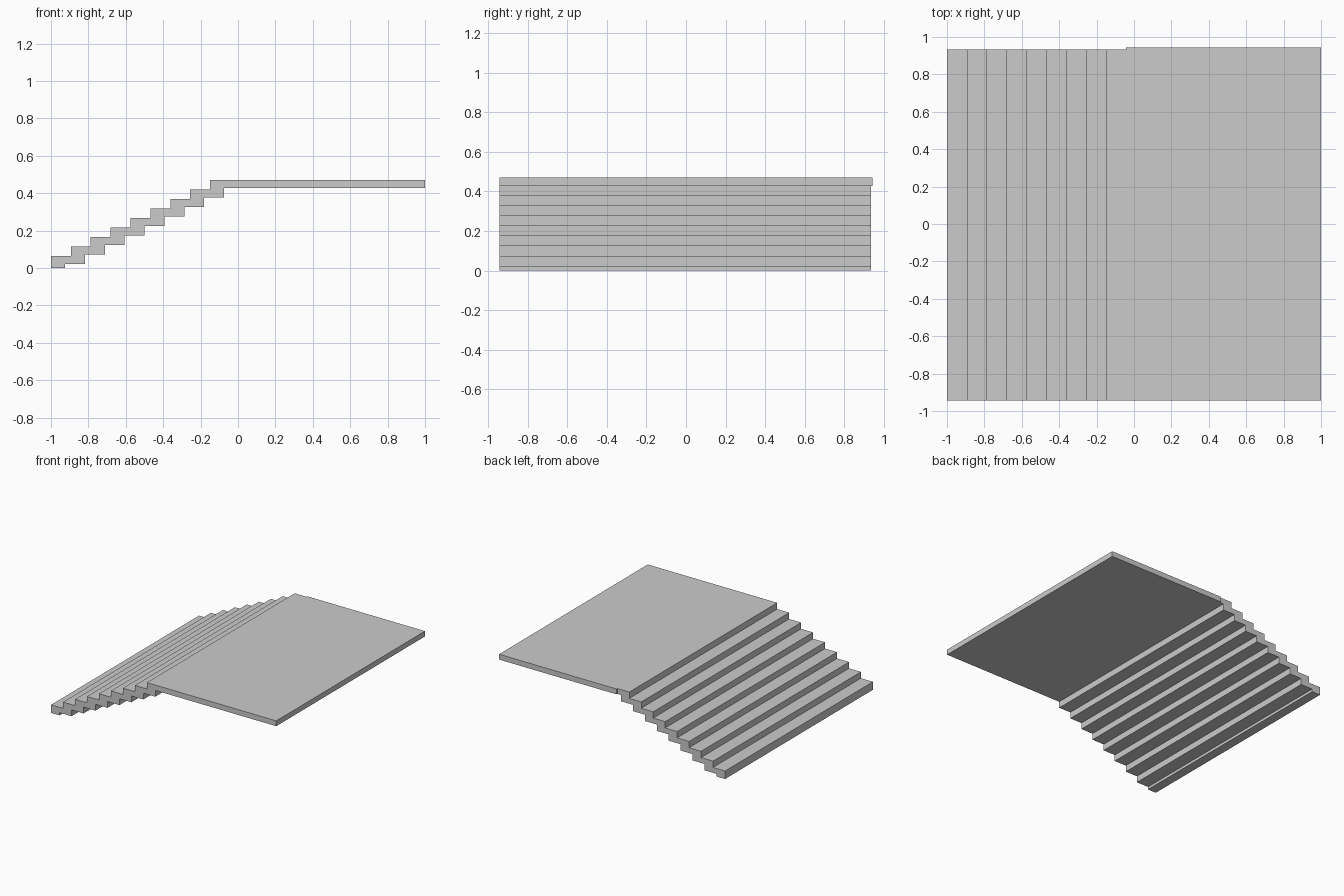
import bpy, bmesh

if "Cube" in bpy.data.objects:
    bpy.data.objects.remove(bpy.data.objects["Cube"])

RUN, RISE, STEPS = 0.1063, 0.0508, 9
TOP, UNDER = 0.471, 0.428          # landing top and underside heights
JOIN = -1 + RUN * STEPS            # x where the flight meets the landing


def extrude_profile(name, profile, y0, y1):
    """Extrude an x/z outline along y into a closed solid."""
    bm = bmesh.new()
    face = bm.faces.new([bm.verts.new((x, y0, z)) for x, z in profile])
    ext = bmesh.ops.extrude_face_region(bm, geom=[face])
    verts = [v for v in ext["geom"] if isinstance(v, bmesh.types.BMVert)]
    bmesh.ops.translate(bm, verts=verts, vec=(0, y1 - y0, 0))
    bmesh.ops.recalc_face_normals(bm, faces=bm.faces)
    mesh = bpy.data.meshes.new(name)
    bm.to_mesh(mesh)
    bm.free()
    obj = bpy.data.objects.new(name, mesh)
    bpy.context.collection.objects.link(obj)
    return obj


# Stair flight: zigzag treads on top, matching zigzag soffit beneath
upper, lower = [], []
for k in range(STEPS):
    x = -1 + RUN * k
    tread = TOP - RISE * (STEPS - 1 - k)
    soffit = max(0.0, UNDER - RISE * (STEPS - k))
    upper += [(x, tread), (x + RUN, tread)]
    lower += [(x + 0.075, soffit), (x + 0.075, UNDER - RISE * (STEPS - 1 - k))]
outline = [(-1, 0)] + upper + [(JOIN, UNDER)] + lower[::-1]
extrude_profile("stair_flight", outline, -0.943, 0.933)

# Landing slab, slightly wider than the flight at the back
extrude_profile("landing", [(JOIN, UNDER), (1, UNDER), (1, TOP), (JOIN, TOP)],
                -0.943, 0.943)
